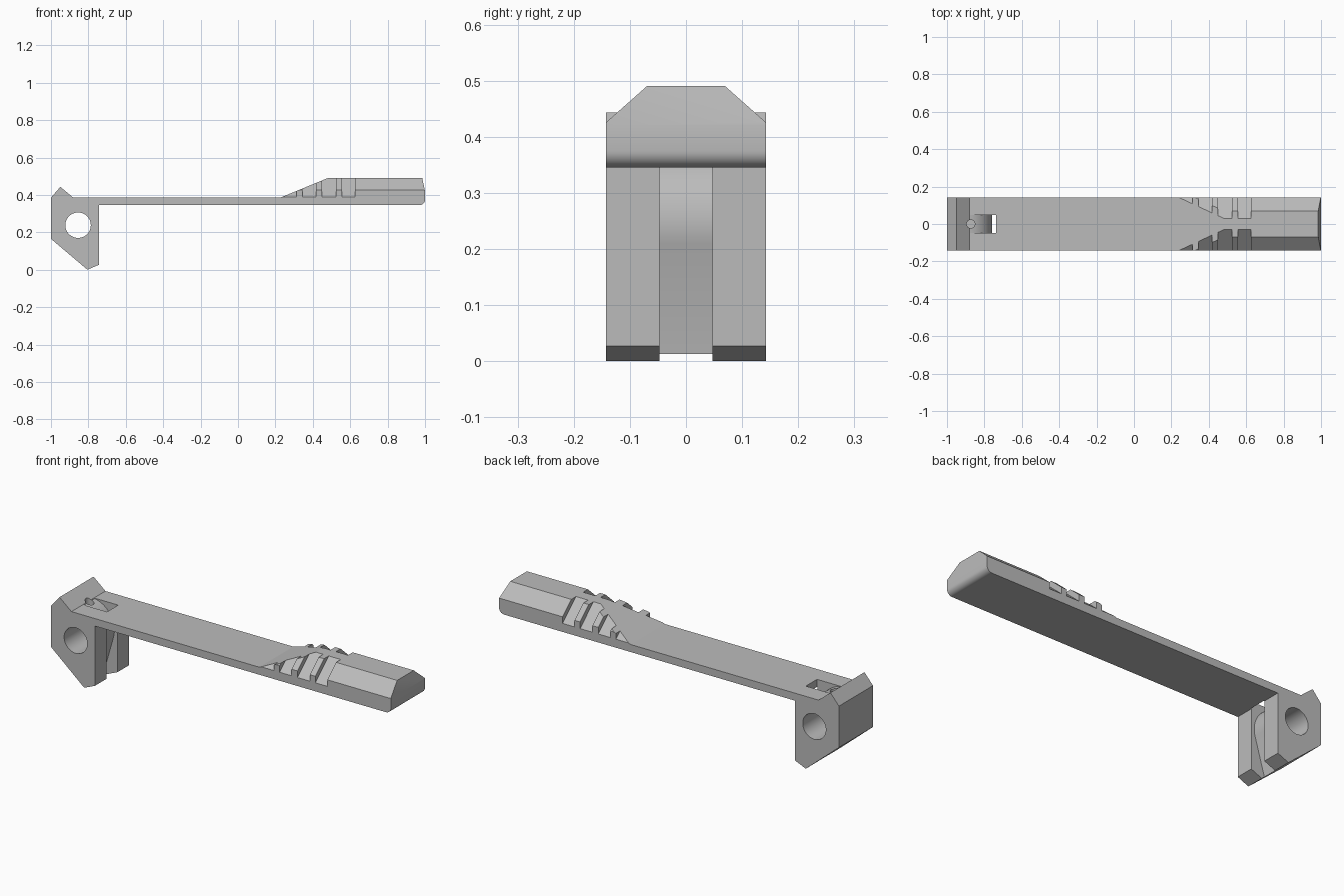
import bpy
import math
from mathutils import Vector

old = bpy.data.objects.get("Cube")
if old:
    bpy.data.objects.remove(old)

grey = bpy.data.materials.new("plain grey")
grey.use_nodes = True
colour = (0.5, 0.5, 0.5, 1)
grey.diffuse_color = colour
grey.node_tree.nodes["Principled BSDF"].inputs["Base Color"].default_value = colour


def prism(name, pts, axis, lo, hi):
    """Extrude a closed profile along x (profile in y,z) or y (profile in x,z)."""
    def place(p, d):
        return (d, p[0], p[1]) if axis == "x" else (p[0], d, p[1])
    n = len(pts)
    verts = [place(p, d) for d in (lo, hi) for p in pts]
    faces = [tuple(range(n)), tuple(range(2 * n - 1, n - 1, -1))]
    faces += [(i, i + n, (i + 1) % n + n, (i + 1) % n) for i in range(n)]
    mesh = bpy.data.meshes.new(name)
    mesh.from_pydata(verts, [], faces)
    obj = bpy.data.objects.new(name, mesh)
    bpy.context.collection.objects.link(obj)
    bpy.context.view_layer.objects.active = obj
    bpy.ops.object.mode_set(mode="EDIT")
    bpy.ops.mesh.select_all(action="SELECT")
    bpy.ops.mesh.normals_make_consistent(inside=False)
    bpy.ops.object.mode_set(mode="OBJECT")
    return obj


def arc(cx, cz, r, start, end, steps):
    angles = [math.radians(start + (end - start) * i / steps) for i in range(steps + 1)]
    return [(cx + r * math.cos(a), cz + r * math.sin(a)) for a in angles]


def drill(name, centre, direction, radius, depth):
    bpy.ops.mesh.primitive_cylinder_add(vertices=48, radius=radius, depth=depth, location=centre)
    obj = bpy.context.object
    obj.name = name
    obj.rotation_euler = Vector(direction).to_track_quat("Z", "Y").to_euler()
    return obj


def cut(target, cutter):
    cutter.hide_render = True
    mod = target.modifiers.new("cut", "BOOLEAN")
    mod.operation, mod.solver, mod.object = "DIFFERENCE", "EXACT", cutter
    bpy.context.view_layer.objects.active = target
    bpy.ops.object.modifier_apply(modifier=mod.name)
    bpy.data.objects.remove(cutter)


# Side outline: hinge head, thin arm, raised grip with rounded lower tip
outline = [(-1, 0.165), (-1, 0.385), (-0.95, 0.443), (-0.88, 0.385), (0.225, 0.385),
           (0.48, 0.49), (0.985, 0.49), (1, 0.42)]
outline += arc(0.97, 0.375, 0.03, 0, -90, 8)
outline += [(-0.742, 0.345), (-0.742, 0.027), (-0.805, 0)]
lever = prism("lever", outline, "y", -0.143, 0.143)

# Sloping grip edges, with deeper finger grooves
for side in (-1, 1):
    bevel = [(0.036 * side, 0.52), (0.177 * side, 0.395), (0.177 * side, 0.52)]
    cut(lever, prism("grip_bevel", bevel, "x", 0.2, 1.05))
    groove = [(0.002 * side, 0.515), (0.177 * side, 0.36), (0.177 * side, 0.515)]
    for start, end in ((0.2, 0.312), (0.345, 0.416), (0.45, 0.523), (0.555, 0.626)):
        cut(lever, prism("finger_groove", groove, "x", start, end))

# Fork slot in the head, leaving a rounded tongue behind it
slot = [(-0.738, -0.05), (-0.738, 0.45), (-0.88, 0.45)]
slot += arc(-0.9, 0.245, 0.14, 80, -15, 16)
slot += [(-0.82, 0.015), (-0.82, -0.05)]
cut(lever, prism("fork_slot", slot, "y", -0.047, 0.047))

# Pivot hole and small pin hole
cut(lever, drill("pivot_hole", (-0.855, 0.238, 0.238), (0, 1, 0), 0.068, 2))
cut(lever, drill("pin_hole", (-0.873, 0, 0.40), (0, 0, 1), 0.022, 0.1))

lever.data.materials.clear()
lever.data.materials.append(grey)
bpy.ops.object.select_all(action="DESELECT")
lever.select_set(True)
bpy.context.view_layer.objects.active = lever
bpy.ops.object.shade_smooth_by_angle(angle=math.radians(20))
